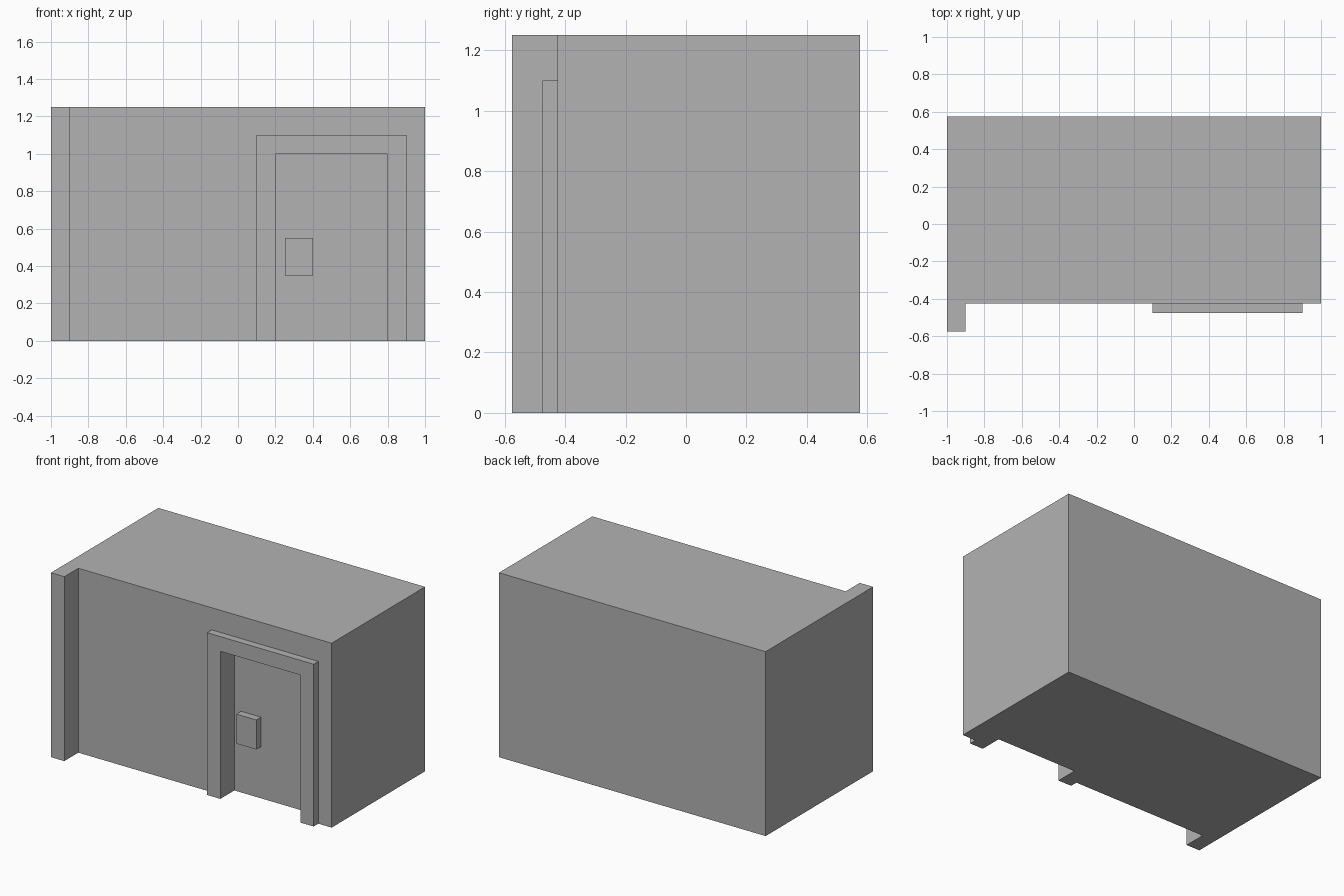
import bpy
import bmesh
from mathutils import Vector

cube = bpy.data.objects.get("Cube")
if cube:
    bpy.data.objects.remove(cube, do_unlink=True)

grey = bpy.data.materials.new("plain grey")
grey.use_nodes = True
colour = (0.448, 0.448, 0.448, 1)
grey.diffuse_color = colour
grey.node_tree.nodes["Principled BSDF"].inputs["Base Color"].default_value = colour

HEIGHT, WALL_Y, BACK_Y = 1.25, -0.425, 0.575
PILLAR_Y, FRAME_Y, DOOR_Y, HANDLE_Y = -0.575, -0.475, -0.325, -0.375


def extrude(name, points, offset, open_start=False):
    """Extrude a flat outline; open_start leaves off the face at the outline."""
    bm = bmesh.new()
    start = bm.faces.new([bm.verts.new(p) for p in points])
    result = bmesh.ops.extrude_face_region(bm, geom=[start], use_keep_orig=True)
    moved = [v for v in result["geom"] if isinstance(v, bmesh.types.BMVert)]
    bmesh.ops.translate(bm, verts=moved, vec=Vector(offset))
    bmesh.ops.recalc_face_normals(bm, faces=bm.faces)
    if open_start:
        bmesh.ops.delete(bm, geom=[start], context="FACES_ONLY")
    mesh = bpy.data.meshes.new(name)
    bm.to_mesh(mesh)
    bm.free()
    mesh.materials.append(grey)
    obj = bpy.data.objects.new(name, mesh)
    bpy.context.collection.objects.link(obj)
    return obj


def upright(outline, y):
    return [(x, y, z) for x, z in outline]


def rectangle(x0, x1, z0, z1):
    return [(x0, z0), (x1, z0), (x1, z1), (x0, z1)]


# Solid block with a full-height pillar at its front right corner
plan = [(-1, PILLAR_Y), (-0.9, PILLAR_Y), (-0.9, WALL_Y),
        (1, WALL_Y), (1, BACK_Y), (-1, BACK_Y)]
building = extrude("building", [(x, y, 0) for x, y in plan], (0, 0, HEIGHT))

# Doorway recess cut into the front wall
cutter = extrude("doorway_cutter", upright(rectangle(0.2, 0.8, -0.2, 1), DOOR_Y),
                 (0, -0.2, 0))
cutter.hide_render = True
cut = building.modifiers.new("doorway", "BOOLEAN")
cut.operation = "DIFFERENCE"
cut.solver = "EXACT"
cut.object = cutter
bpy.context.view_layer.objects.active = building
bpy.ops.object.modifier_apply(modifier=cut.name)
bpy.data.objects.remove(cutter, do_unlink=True)

# Raised surround along both sides and the top of the doorway
surround = [(0.1, 0), (0.2, 0), (0.2, 1), (0.8, 1),
            (0.8, 0), (0.9, 0), (0.9, 1.1), (0.1, 1.1)]
extrude("door_frame", upright(surround, WALL_Y), (0, FRAME_Y - WALL_Y, 0), True)

# Block handle on the door
extrude("door_handle", upright(rectangle(0.25, 0.4, 0.35, 0.55), DOOR_Y),
        (0, HANDLE_Y - DOOR_Y, 0), True)
